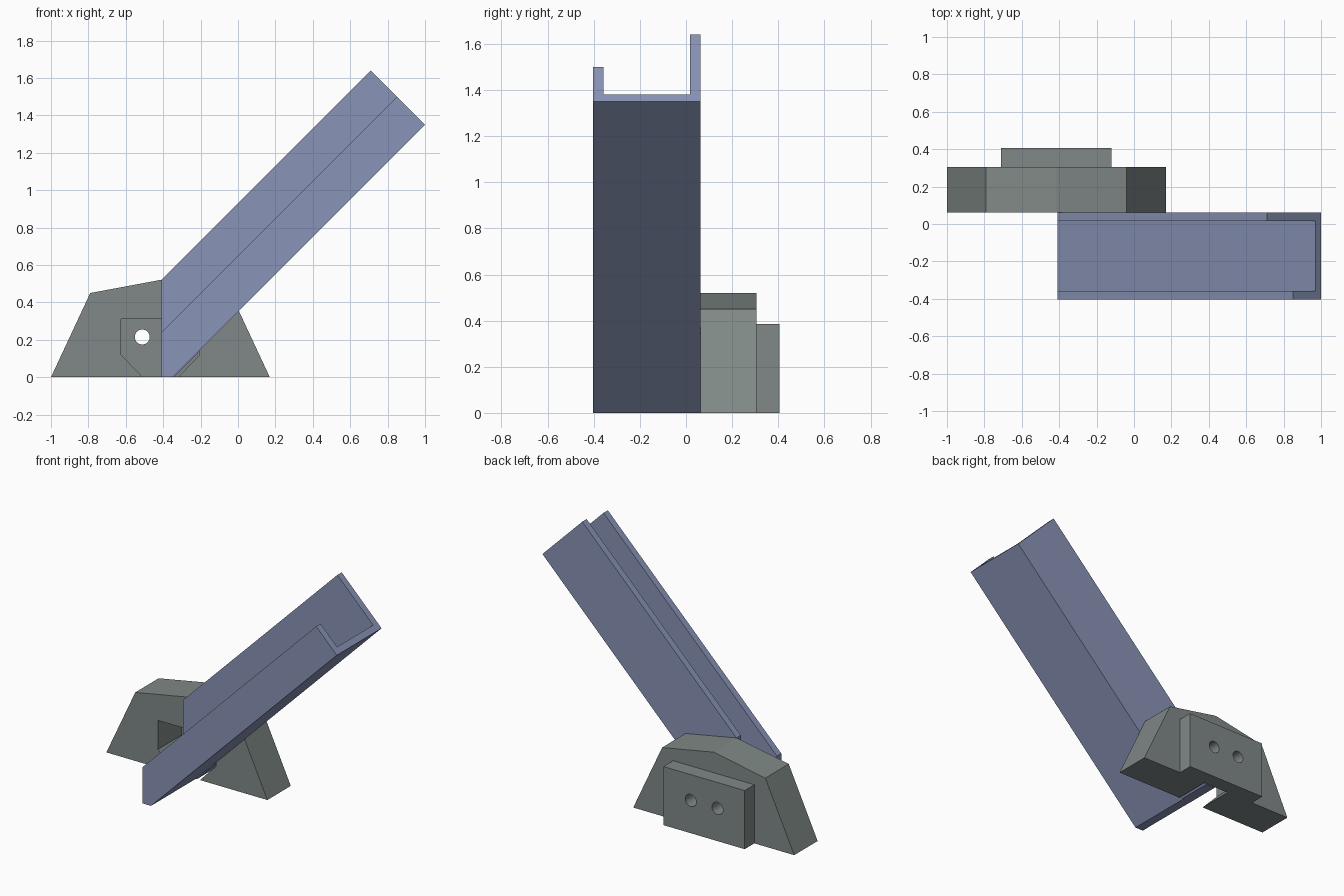
import bpy, bmesh, math
from mathutils import Vector

if "Cube" in bpy.data.objects:
    bpy.data.objects.remove(bpy.data.objects["Cube"])


def material(name, rgb):
    m = bpy.data.materials.new(name)
    m.diffuse_color = (*rgb, 1)
    m.use_nodes = True
    m.node_tree.nodes["Principled BSDF"].inputs["Base Color"].default_value = m.diffuse_color
    return m


GREY = material("grey green", (0.216, 0.25, 0.242))
BLUE = material("slate blue", (0.25, 0.295, 0.47))


def extrude(name, points, offset, mat, cuts=()):
    """Extrude a planar outline by a vector, then trim with planes (point, outward normal)."""
    bm = bmesh.new()
    face = bm.faces.new([bm.verts.new(p) for p in points])
    new = bmesh.ops.extrude_face_region(bm, geom=[face], use_keep_orig=True)["geom"]
    bmesh.ops.translate(bm, vec=offset, verts=[v for v in new if isinstance(v, bmesh.types.BMVert)])
    for co, no in cuts:
        geom = bm.verts[:] + bm.edges[:] + bm.faces[:]
        cut = bmesh.ops.bisect_plane(bm, geom=geom, plane_co=co, plane_no=no, clear_outer=True)
        edges = [e for e in cut["geom_cut"] if isinstance(e, bmesh.types.BMEdge)]
        bmesh.ops.contextual_create(bm, geom=edges)
    bmesh.ops.recalc_face_normals(bm, faces=bm.faces)
    me = bpy.data.meshes.new(name)
    bm.to_mesh(me)
    bm.free()
    me.materials.append(mat)
    ob = bpy.data.objects.new(name, me)
    bpy.context.collection.objects.link(ob)
    return ob


def slab(name, outline, y0, y1, mat):
    return extrude(name, [(x, y0, z) for x, z in outline], (0, y1 - y0, 0), mat)


# Bracket body, symmetric about its centre line, with a notch open at the bottom
CX = -0.415
half = [(0.095, 0), (0.21, 0.12), (0.21, 0.31)]
outer = [(0.585, 0), (0.375, 0.45)]
outline = ([(CX + x, z) for x, z in outer] + [(CX, 0.52)]
           + [(CX - x, z) for x, z in reversed(outer)]
           + [(CX - x, z) for x, z in half]
           + [(CX + x, z) for x, z in reversed(half)])
slab("bracket_body", outline, 0.062, 0.305, GREY)

# Back plate with two screw holes
plate = slab("back_plate", [(-0.71, 0), (-0.12, 0), (-0.12, 0.385), (-0.71, 0.385)],
             0.305, 0.405, GREY)
for i, x in enumerate((CX - 0.097, CX + 0.097)):
    ring = [(x + 0.04 * math.cos(a * math.tau / 32), 0.215 + 0.04 * math.sin(a * math.tau / 32))
            for a in range(32)]
    cutter = slab(f"hole_cutter_{i}", ring, 0.25, 0.45, GREY)
    cutter.hide_render = True
    cutter.hide_set(True)
    mod = plate.modifiers.new("screw_hole", 'BOOLEAN')
    mod.operation = 'DIFFERENCE'
    mod.solver = 'EXACT'
    mod.object = cutter

# Sloping channel: U section swept at 45 degrees, trimmed upright and at the floor
along = Vector((1, 0, 1)).normalized()
rise = Vector((-1, 0, 1)).normalized()
end = Vector((1, 0, 1.35))
section = [(-0.403, 0), (0.062, 0), (0.062, 0.41), (0.017, 0.41), (0.017, 0.042),
           (-0.358, 0.042), (-0.358, 0.212), (-0.403, 0.212)]
extrude("sloping_channel", [end + rise * h + Vector((0, y, 0)) for y, h in section],
        along * -2.1, BLUE,
        cuts=[((-0.41, 0, 0), (-1, 0, 0)), ((0, 0, 0), (0, 0, -1))])

# Tongue that seats the channel in the bracket notch
slab("channel_tongue", [(-0.41, 0), (-0.342, 0), (-0.217, 0.125), (-0.217, 0.298), (-0.41, 0.298)],
     0.062, 0.3, BLUE)
